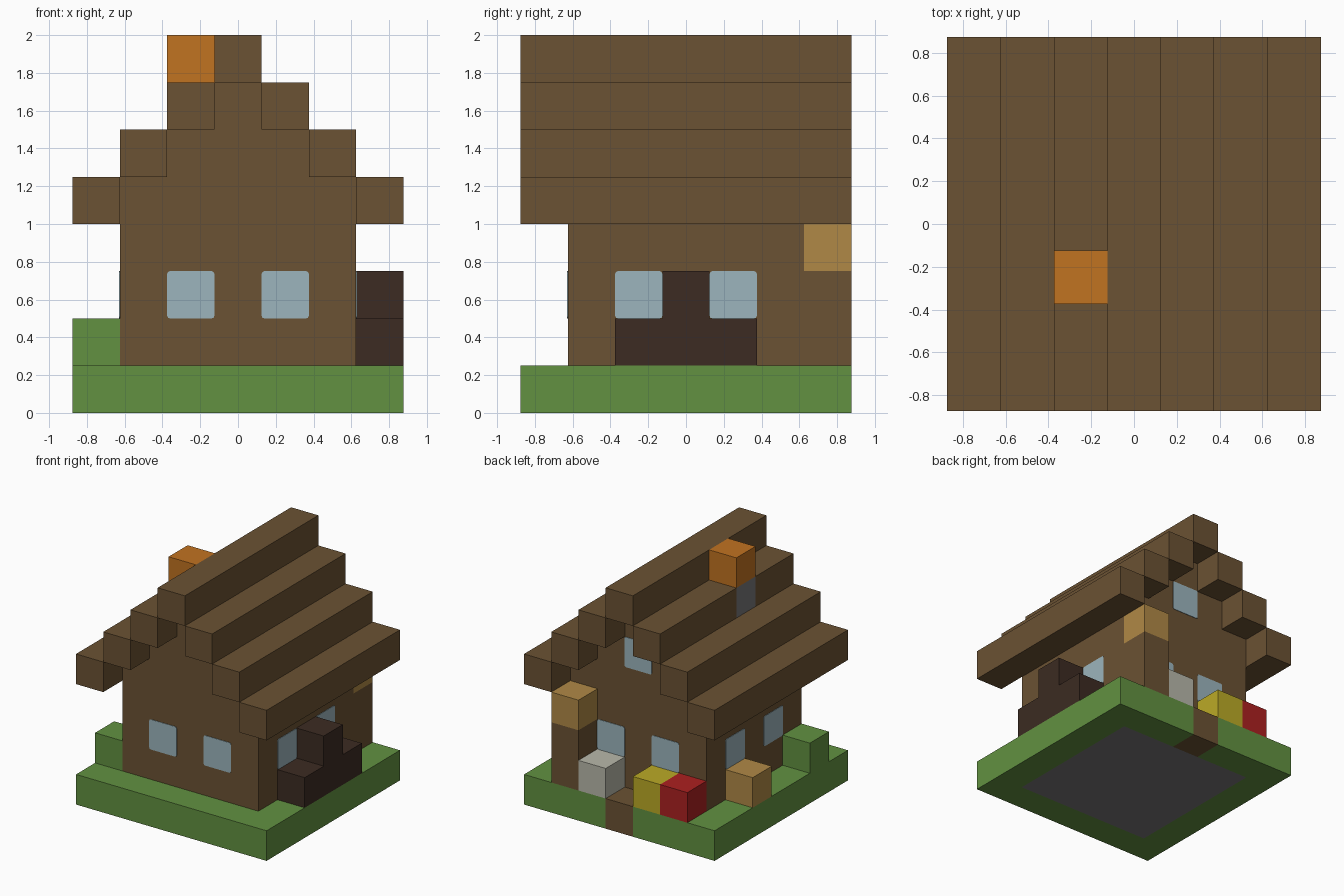
import bpy
import bmesh
from mathutils import Vector

CELL = 0.25
ORIGIN = Vector((-0.875, -0.875, 0))

cube = bpy.data.objects.get("Cube")
if cube:
    bpy.data.objects.remove(cube)


def material(name, r, g, b):
    linear = [((c / 255 + 0.055) / 1.055) ** 2.4 for c in (r, g, b)] + [1]
    mat = bpy.data.materials.new(name)
    mat.use_nodes = True
    mat.diffuse_color = linear
    mat.node_tree.nodes["Principled BSDF"].inputs["Base Color"].default_value = linear
    return mat


wood = material("brown wood", 107, 82, 51)
grass = material("grass green", 98, 145, 65)
tan = material("tan wood", 176, 137, 70)
dark = material("dark wood", 60, 43, 34)
glass = material("pale blue glass", 156, 181, 189)
orange = material("orange", 193, 115, 33)
stone = material("grey stone", 119, 118, 120)
white = material("off white", 184, 184, 170)
yellow = material("yellow", 187, 170, 38)
red = material("red", 172, 32, 32)


def add_box(bm, low, high):
    low, high = Vector(low), Vector(high)
    verts = bmesh.ops.create_cube(bm, size=1)["verts"]
    for v in verts:
        v.co = (low + high) / 2 + v.co * (high - low)


def finish(name, bm, mat):
    mesh = bpy.data.meshes.new(name)
    bm.to_mesh(mesh)
    bm.free()
    mesh.materials.append(mat)
    obj = bpy.data.objects.new(name, mesh)
    bpy.context.collection.objects.link(obj)
    return obj


def blocks(name, mat, *spans):
    """Each span is a first cell and a last cell, or one cell alone."""
    bm = bmesh.new()
    for span in spans:
        first, last = span if isinstance(span[0], tuple) else (span, span)
        end = Vector(last) + Vector((1, 1, 1))
        add_box(bm, ORIGIN + Vector(first) * CELL, ORIGIN + end * CELL)
    return finish(name, bm, mat)


def window(name, axis, side, along, level):
    """Thin pane with softened corners on the wall facing side along axis."""
    centre = Vector((0, 0, (level + 0.5) * CELL))
    centre[axis] = side * 0.625
    centre[1 - axis] = along * CELL
    half = Vector((CELL, CELL, CELL)) / 2
    half[axis] = 0.004
    bm = bmesh.new()
    add_box(bm, centre - half, centre + half)
    corners = [e for e in bm.edges
               if abs((e.verts[0].co - e.verts[1].co)[axis]) > 0.001]
    bmesh.ops.bevel(bm, geom=corners, offset=0.014, segments=2,
                    profile=0.5, affect='EDGES')
    finish(name, bm, glass)


# Ground: lawn around a stone floor, with a path slab at the back
blocks("lawn", grass,
       ((0, 0, 0), (6, 0, 0)), ((0, 1, 0), (0, 5, 0)), ((6, 1, 0), (6, 5, 0)),
       ((0, 6, 0), (2, 6, 0)), ((4, 6, 0), (6, 6, 0)))
blocks("floor", stone, ((1, 1, 0), (5, 5, 0)))
blocks("path_slab", wood, (3, 6, 0))

# House body and stepped gables
blocks("walls", wood, ((1, 1, 1), (5, 5, 3)))
blocks("gables", wood, *[((1 + s, 1, 4 + s), (5 - s, 5, 4 + s)) for s in range(3)])

# Roof beams, mirrored in pairs up to the ridge
for step, part in enumerate(("eave", "lower", "upper")):
    z = 4 + step
    blocks(part + "_beam_left", wood, ((6 - step, 0, z), (6 - step, 6, z)))
    if part == "upper":
        # The chimney passes through this beam
        blocks(part + "_beam_right", wood,
               ((step, 0, z), (step, 1, z)), ((step, 3, z), (step, 6, z)))
    else:
        blocks(part + "_beam_right", wood, ((step, 0, z), (step, 6, z)))
blocks("ridge_beam", wood, ((3, 0, 7), (3, 6, 7)))

# Chimney
blocks("chimney_base", stone, (2, 2, 6))
blocks("chimney_top", orange, (2, 2, 7))

# Windows: a pair on every wall and one high in the back gable
for axis, side, wall in ((1, -1, "front"), (1, 1, "back"),
                         (0, 1, "left"), (0, -1, "right")):
    for along in (-1, 1):
        window(f"{wall}_window_{'a' if along < 0 else 'b'}", axis, side, along, 2)
window("gable_window", 1, 1, 0, 5)

# Stepped side stairs
blocks("side_stairs", dark, ((6, 2, 1), (6, 4, 1)), (6, 3, 2))

# Post with a cap at the back corner
blocks("back_post", wood, ((5, 6, 1), (5, 6, 2)))
blocks("post_cap", tan, (5, 6, 3))

# Garden blocks
blocks("white_block", white, (4, 6, 1))
blocks("yellow_block", yellow, (2, 6, 1))
blocks("red_block", red, (1, 6, 1))
blocks("tan_crate", tan, (0, 4, 1))
blocks("bush", grass, (0, 1, 1))
